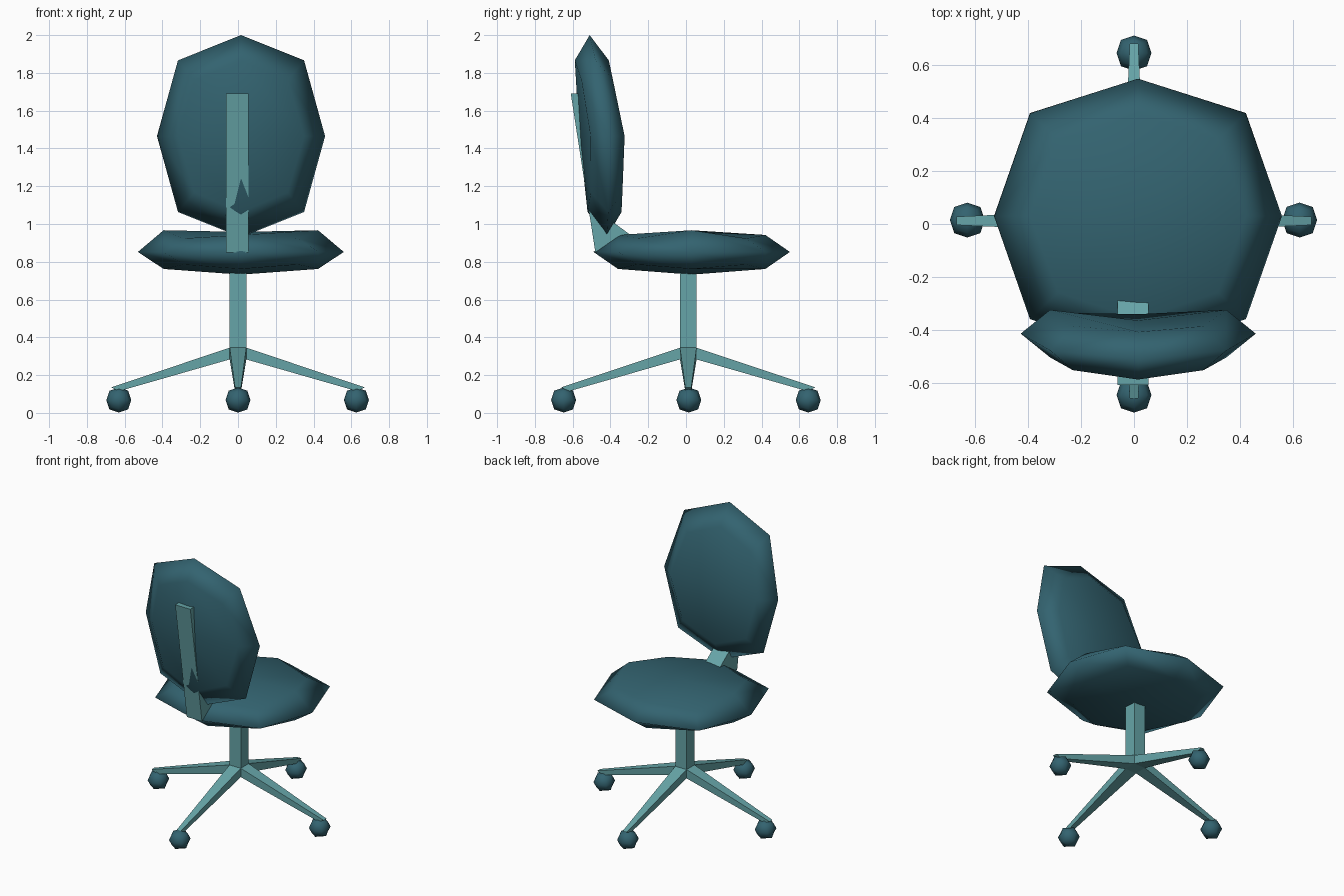
import bpy, bmesh
from mathutils import Vector

if "Cube" in bpy.data.objects:
    bpy.data.objects.remove(bpy.data.objects["Cube"])


def material(name, rgb):
    m = bpy.data.materials.new(name)
    m.diffuse_color = (*rgb, 1)
    m.use_nodes = True
    m.node_tree.nodes["Principled BSDF"].inputs["Base Color"].default_value = m.diffuse_color
    return m


DARK = material("dark_teal", (0.033, 0.125, 0.162))
LIGHT = material("light_teal", (0.133, 0.376, 0.392))


def finish(bm, name, mat, smooth=False):
    bmesh.ops.recalc_face_normals(bm, faces=bm.faces)
    for f in bm.faces:
        f.smooth = smooth
    me = bpy.data.meshes.new(name)
    bm.to_mesh(me)
    bm.free()
    me.materials.append(mat)
    ob = bpy.data.objects.new(name, me)
    bpy.context.collection.objects.link(ob)
    return ob


def rounded_cube(name, centre, half, warp=None):
    """Cube rounded by one smooth subdivision step, then optionally bent."""
    bm = bmesh.new()
    bmesh.ops.create_cube(bm, size=2)
    bmesh.ops.subdivide_edges(bm, edges=bm.edges[:], cuts=1, use_grid_fill=True)
    for v in bm.verts:
        n = sum(abs(c) > 0.5 for c in v.co)
        k = (1, 1, 0.75, 0.5556)[n]
        unit = v.co * k
        v.co = Vector(centre) + Vector([u * h for u, h in zip(unit, half)])
        if warp:
            v.co += Vector(warp(unit))
    return finish(bm, name, DARK, True)


def seat_dish(u):
    # top raised along the sides, slightly hollow in the middle
    if u.z < 0.1:
        return (0, 0, 0)
    if abs(u.x) < 0.1:
        return (0, 0, -0.014 if abs(u.y) < 0.1 else 0)
    return (0, 0, 0.025 if abs(u.y) < 0.1 else 0.005)


def back_bend(u):
    # leans backwards, sides wrap forward, faces a little hollow
    wrap = 0.05 if abs(u.x) > 0.7 and abs(u.z) < 0.1 else 0.02 if abs(u.x) > 0.1 else 0
    hollow = -0.02 * u.y if abs(u.y) > 0.9 else 0
    if abs(abs(u.x) - 0.5556) < 0.01:
        hollow = 0.03 * u.y
    return (0, -0.045 * u.z + wrap + hollow, 0)


# Cushions
rounded_cube("seat", (0.015, 0.03, 0.852), (0.545, 0.52, 0.12), seat_dish)
rounded_cube("backrest", (0.016, -0.465, 1.465), (0.445, 0.12, 0.535), back_bend)

# Bracket joining the seat and backrest
profile = [(-0.61, 1.69), (-0.48, 0.85), (-0.25, 0.85),
           (-0.25, 0.91), (-0.40, 1.02), (-0.56, 1.69)]
bm = bmesh.new()
face = bm.faces.new([bm.verts.new((-0.063, y, z)) for y, z in profile])
ext = bmesh.ops.extrude_face_region(bm, geom=[face])
bmesh.ops.translate(bm, vec=(0.118, 0, 0),
                    verts=[g for g in ext["geom"] if isinstance(g, bmesh.types.BMVert)])
finish(bm, "backrest_bracket", LIGHT)

# Column with four tapered legs extruded from its foot
R, CY = 0.044, 0.012
bm = bmesh.new()
rings = [[bm.verts.new((sx * R, CY + sy * R, z))
          for sx, sy in ((1, -1), (1, 1), (-1, 1), (-1, -1))] for z in (0.283, 0.345, 0.78)]
bm.faces.new(rings[0])
bm.faces.new(rings[2])
for i in range(4):
    j = (i + 1) % 4
    bm.faces.new((rings[1][i], rings[1][j], rings[2][j], rings[2][i]))
    root = [rings[0][i], rings[0][j], rings[1][j], rings[1][i]]
    d = Vector(((1, 0), (0, 1), (-1, 0), (0, -1))[i])
    s = Vector((-d.y, d.x))
    tip = []
    for side, reach, z in ((-1, 0.63, 0.115), (1, 0.63, 0.115), (1, 0.672, 0.135), (-1, 0.672, 0.135)):
        p = d * reach + s * side * 0.016
        tip.append(bm.verts.new((p.x, CY + p.y, z)))
    bm.faces.new(tip)
    for a in range(4):
        b = (a + 1) % 4
        bm.faces.new((root[a], root[b], tip[b], tip[a]))
finish(bm, "column_and_legs", LIGHT)

# Casters
for name, x, y in (("right", 0.627, 0.015), ("back", 0, 0.647),
                   ("left", -0.631, 0.015), ("front", 0, -0.648)):
    rounded_cube(name + "_caster", (x, y, 0.068), (0.066, 0.066, 0.066))
